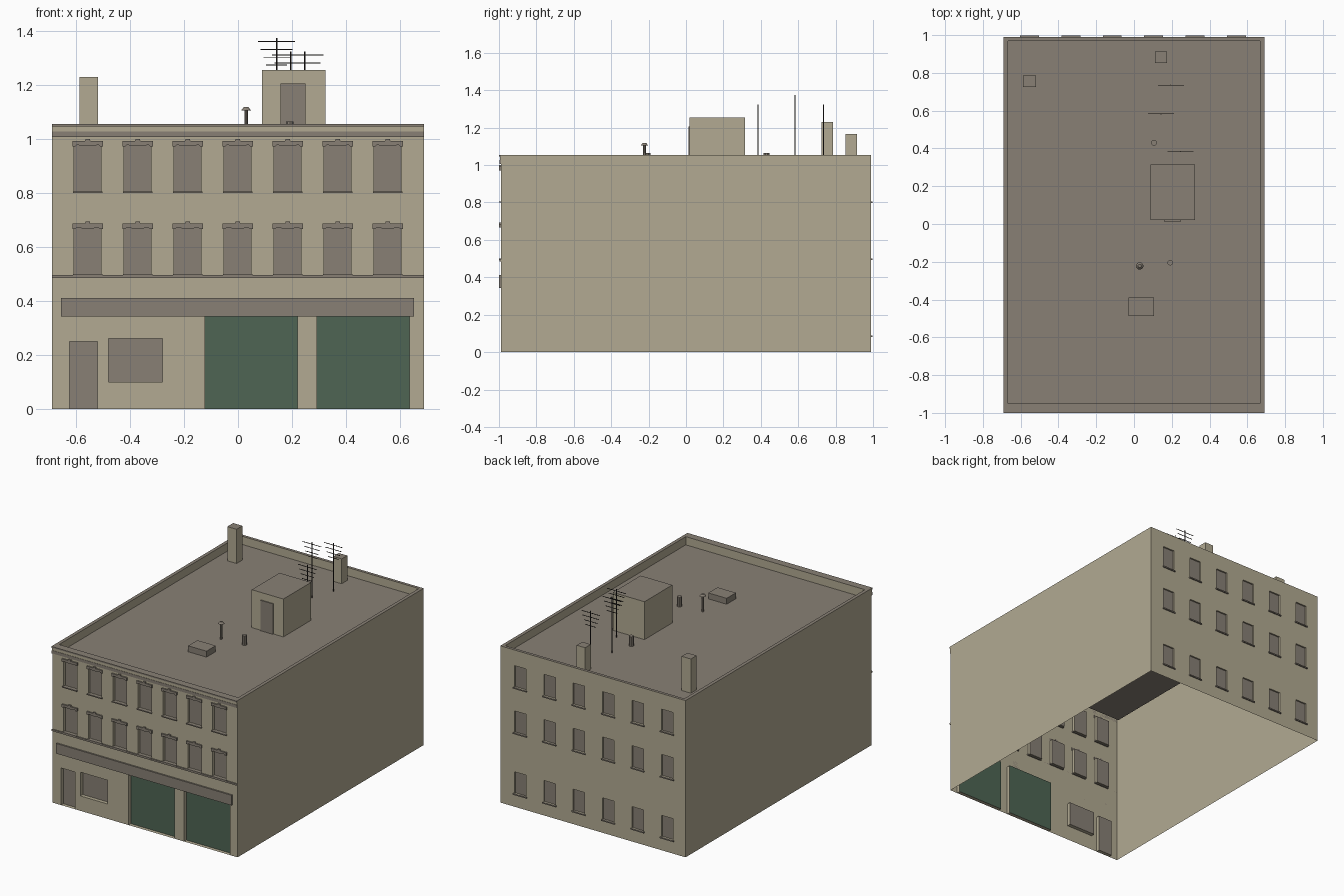
import bpy, bmesh, math

if "Cube" in bpy.data.objects:
    bpy.data.objects.remove(bpy.data.objects["Cube"])

def material(name, rgb):
    m = bpy.data.materials.new(name)
    lin = [(c / 255 / 12.92) if c < 11 else ((c / 255 + 0.055) / 1.055) ** 2.4 for c in rgb]
    m.diffuse_color = (*lin, 1)
    m.use_nodes = True
    m.node_tree.nodes["Principled BSDF"].inputs["Base Color"].default_value = m.diffuse_color
    return m

MATS = [material("tan_stone", (178, 170, 146)), material("grey_stone", (136, 128, 117)),
        material("green_shutter", (78, 101, 84)), material("dark_metal", (50, 45, 42))]
TAN, GREY, GREEN, DARK = range(4)

def finish(name, bm):
    me = bpy.data.meshes.new(name)
    bm.to_mesh(me)
    bm.free()
    for m in MATS:
        me.materials.append(m)
    ob = bpy.data.objects.new(name, me)
    bpy.context.collection.objects.link(ob)
    return ob

def quad(bm, pts, mat=TAN):
    f = bm.faces.new([bm.verts.new(p) for p in pts])
    f.material_index = mat

def add_box(bm, x0, x1, y0, y1, z0, z1, mat, top=None):
    r = bmesh.ops.create_cube(bm, size=1)
    for v in r["verts"]:
        v.co = ((x0 + x1) / 2 + v.co.x * (x1 - x0), (y0 + y1) / 2 + v.co.y * (y1 - y0),
                (z0 + z1) / 2 + v.co.z * (z1 - z0))
    for f in {f for v in r["verts"] for f in v.link_faces}:
        f.normal_update()
        f.material_index = top if top is not None and f.normal.z > 0.5 else mat

def box(name, *args, **kw):
    bm = bmesh.new()
    add_box(bm, *args, **kw)
    return finish(name, bm)

def add_tube(bm, x, y, z0, z1, r0, r1, mat, n=10):
    r = bmesh.ops.create_cone(bm, cap_ends=True, segments=n, radius1=r0, radius2=r1, depth=z1 - z0)
    for v in r["verts"]:
        v.co.x += x
        v.co.y += y
        v.co.z += (z0 + z1) / 2
    for f in {f for v in r["verts"] for f in v.link_faces}:
        f.material_index = mat

X, Y, TOP, ROOF = 0.69, 0.99, 1.055, 1.0

def wall(name, y, openings, inward):
    """Wall sheet with recessed panes; openings are (x0, x1, z0, z1, depth, material)."""
    bm = bmesh.new()
    xs = sorted({-X, X} | {o[0] for o in openings} | {o[1] for o in openings})
    zs = sorted({0, TOP} | {o[2] for o in openings} | {o[3] for o in openings})
    def flat(x0, x1, z0, z1, yy, mat):
        pts = [(x0, yy, z0), (x1, yy, z0), (x1, yy, z1), (x0, yy, z1)]
        quad(bm, pts if inward > 0 else pts[::-1], mat)
    for z0, z1 in zip(zs, zs[1:]):
        for x0, x1 in zip(xs, xs[1:]):
            cx, cz = (x0 + x1) / 2, (z0 + z1) / 2
            if not any(o[0] < cx < o[1] and o[2] < cz < o[3] for o in openings):
                flat(x0, x1, z0, z1, y, TAN)
    for x0, x1, z0, z1, d, mat in openings:
        yi = y + inward * d
        flat(x0, x1, z0, z1, yi, mat)
        c = [(x0, z0), (x0, z1), (x1, z1), (x1, z0)]
        for a, b in zip(c, c[1:] + c[:1]):
            pts = [(a[0], y, a[1]), (b[0], y, b[1]), (b[0], yi, b[1]), (a[0], yi, a[1])]
            quad(bm, pts if inward > 0 else pts[::-1])
    bmesh.ops.remove_doubles(bm, verts=bm.verts, dist=1e-5)
    return finish(name, bm)

# Front wall: two rows of windows, entrance, shop window, shutters
front_x = [-0.557 + 0.1853 * i for i in range(7)]
rows = [(0.497, 0.672), (0.803, 0.978)]
front = [(x - 0.05, x + 0.05, a, b, 0.02, GREY) for x in front_x for a, b in rows]
front += [(-0.625, -0.52, 0, 0.25, 0.025, GREY), (-0.48, -0.28, 0.10, 0.26, 0.025, GREY),
          (-0.122, 0.22, 0, 0.345, 0.025, GREEN), (0.292, 0.635, 0, 0.345, 0.025, GREEN)]
wall("front_wall", -Y, front, 1)

# Back wall: three rows of plain windows
back_x = [-0.553 + 0.219 * i for i in range(6)]
back_z = [0.09, 0.50, 0.805]
wall("back_wall", Y, [(x - 0.043, x + 0.043, z, z + 0.145, 0.01, GREY)
                      for x in back_x for z in back_z], -1)

# Side walls, parapet and roof deck
bm = bmesh.new()
for s in (-1, 1):
    pts = [(s * X, -Y, 0), (s * X, Y, 0), (s * X, Y, TOP), (s * X, -Y, TOP)]
    quad(bm, pts[::s])
finish("side_walls", bm)
outer = [(-X, -Y), (X, -Y), (X, Y), (-X, Y)]
inner = [(-0.667, -0.95), (0.667, -0.95), (0.667, 0.97), (-0.667, 0.97)]
bm = bmesh.new()
for i in range(4):
    j = (i + 1) % 4
    quad(bm, [(*outer[i], TOP), (*outer[j], TOP), (*inner[j], TOP), (*inner[i], TOP)], GREY)
    quad(bm, [(*inner[i], TOP), (*inner[j], TOP), (*inner[j], ROOF), (*inner[i], ROOF)])
finish("parapet", bm)
bm = bmesh.new()
quad(bm, [(*p, ROOF) for p in inner], GREY)
finish("roof_deck", bm)

# Window hoods with raised keystone, and sills
hood = [(-0.057, 0), (-0.046, 0), (-0.04, 0.006), (-0.015, 0.002), (0.015, 0.002), (0.04, 0.006),
        (0.046, 0), (0.057, 0), (0.057, 0.02), (0.01, 0.02), (0.008, 0.028), (-0.008, 0.028),
        (-0.01, 0.02), (-0.057, 0.02)]
bm = bmesh.new()
for x in front_x:
    for a, b in rows:
        f = bm.faces.new([bm.verts.new((x + u, -Y - 0.009, b - 0.006 + w)) for u, w in hood])
        ext = bmesh.ops.extrude_face_region(bm, geom=[f], use_keep_orig=True)
        for v in ext["geom"]:
            if isinstance(v, bmesh.types.BMVert):
                v.co.y = -Y + 0.002
for f in bm.faces:
    f.material_index = GREY
bmesh.ops.recalc_face_normals(bm, faces=bm.faces)
finish("window_hoods", bm)
bm = bmesh.new()
for x in front_x:
    for a, b in rows:
        add_box(bm, x - 0.055, x + 0.055, -Y - 0.01, -Y + 0.01, a - 0.004, a + 0.003, GREY)
for x in back_x:
    for z in back_z:
        add_box(bm, x - 0.05, x + 0.05, Y - 0.008, Y + 0.008, z - 0.008, z, GREY)
finish("window_sills", bm)

# Facade mouldings and sign board
box("belt_course", -X, X, -Y - 0.008, -Y, 0.485, 0.496, GREY)
box("sign_board", -0.655, 0.652, -Y - 0.01, -Y, 0.343, 0.411, GREY)
box("cornice_lower", -X, X, -Y - 0.006, -Y, 1.007, 1.027, GREY)
box("cornice_band", -X, X, -Y - 0.004, -Y, 1.027, 1.046, TAN)
box("cornice_cap", -X, X, -Y - 0.01, -Y, 1.046, TOP, GREY)

# Rooftop structures
box("stair_house", 0.088, 0.324, 0.02, 0.316, ROOF, 1.255, TAN, top=GREY)
box("stair_door", 0.158, 0.25, 0.014, 0.02, ROOF, 1.205, GREY)
box("chimney_left", -0.587, -0.518, 0.725, 0.787, ROOF, 1.23, TAN, top=GREY)
box("chimney_back", 0.112, 0.175, 0.853, 0.913, ROOF, 1.167, TAN, top=GREY)
box("roof_hatch", -0.03, 0.107, -0.488, -0.39, ROOF, 1.04, GREY)
bm = bmesh.new()
add_tube(bm, 0.03, -0.222, ROOF, 1.107, 0.007, 0.007, GREY)
add_tube(bm, 0.03, -0.222, 1.105, 1.118, 0.02, 0.009, GREY)
add_tube(bm, 0.192, -0.205, ROOF, 1.065, 0.015, 0.015, GREY)
add_tube(bm, 0.106, 0.43, ROOF, 1.065, 0.016, 0.016, GREY)
finish("roof_vents", bm)

# Aerials: mast with crossbars getting shorter downwards
bm = bmesh.new()
for x, y, top in [(0.143, 0.583, 1.375), (0.195, 0.735, 1.325), (0.247, 0.385, 1.325)]:
    add_tube(bm, x, y, ROOF, top, 0.003, 0.003, DARK, 6)
    for i in range(4):
        h, z = 0.069 - 0.01 * i, top - 0.014 - 0.029 * i
        add_box(bm, x - h, x + h, y - 0.0015, y + 0.0015, z - 0.0015, z + 0.0015, DARK)
finish("aerials", bm)
